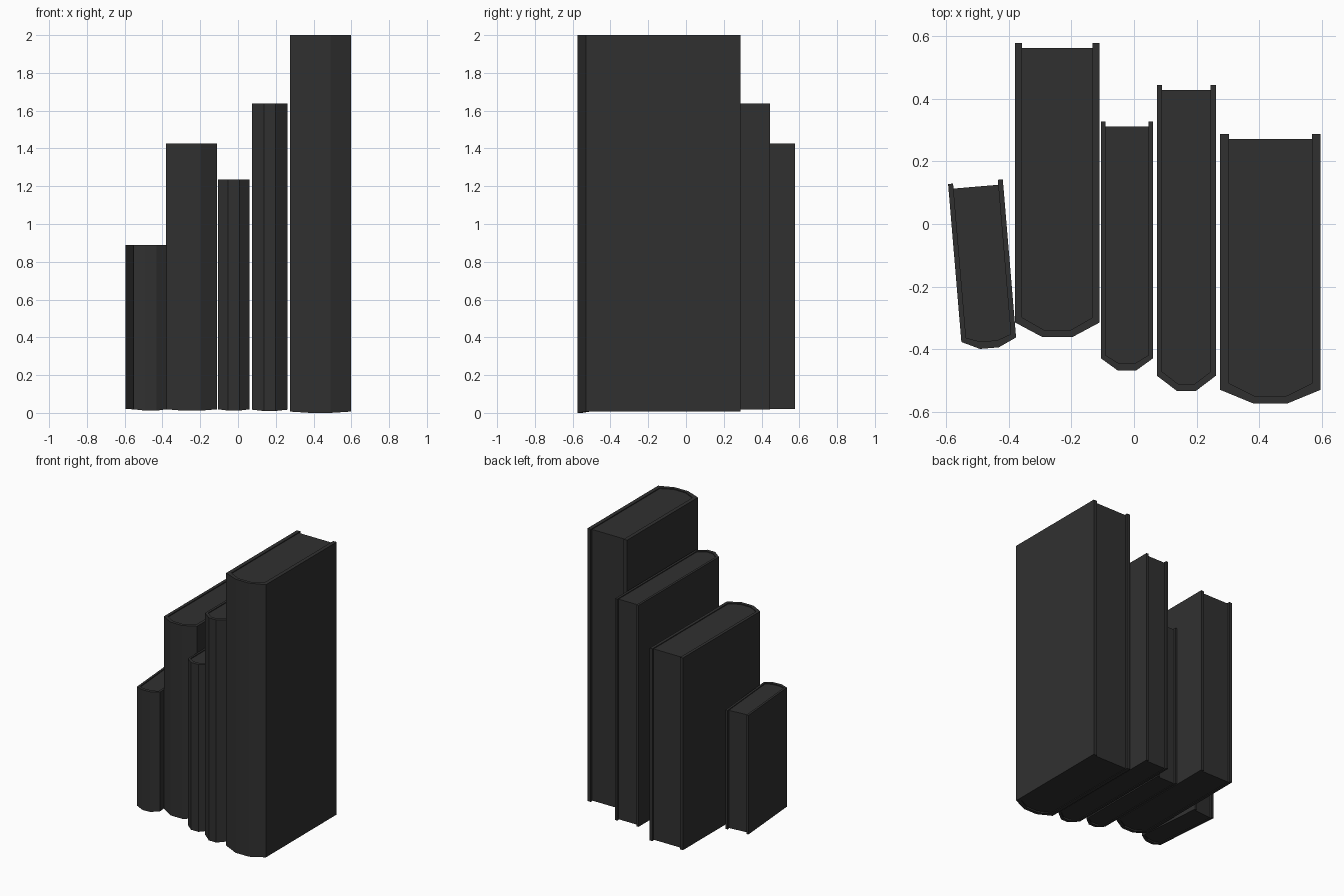
import bpy, bmesh, math
from mathutils import Matrix

if "Cube" in bpy.data.objects:
    bpy.data.objects.remove(bpy.data.objects["Cube"])

mat = bpy.data.materials.new("charcoal")
mat.diffuse_color = (0.03, 0.03, 0.03, 1)
mat.use_nodes = True
mat.node_tree.nodes["Principled BSDF"].inputs["Base Color"].default_value = mat.diffuse_color


def make_object(name, bm, origin, angle):
    bmesh.ops.recalc_face_normals(bm, faces=bm.faces)
    bm.transform(Matrix.Translation((origin[0], origin[1], 0)) @ Matrix.Rotation(angle, 4, 'Z'))
    me = bpy.data.meshes.new(name)
    bm.to_mesh(me)
    bm.free()
    me.materials.append(mat)
    ob = bpy.data.objects.new(name, me)
    bpy.context.collection.objects.link(ob)


def profile(w, d, bulge, flat):
    # from back left, round the spine, to back right; y = 0 is the hinge line
    return [(-w, d), (-w, 0), (-flat, -bulge), (flat, -bulge), (w, 0), (w, d)]


def book(name, x, y, width, depth, bulge, flat, t, bottom, top, angle=0):
    w, f = width / 2, flat / 2
    outer = profile(w, depth, bulge, f)
    inner = [(-w + t, depth), (-w + t, t * .75), (-f * .9, -bulge + .023),
             (f * .9, -bulge + .023), (w - t, t * .75), (w - t, depth)]
    # the spine hangs slightly lower than the boards
    drop = [.008, .007, 0, 0, .007, .008]

    # wrapped cover
    bm = bmesh.new()
    rings = []
    for i in range(6):
        (ox, oy), (ix, iy) = outer[i], inner[i]
        z = bottom + drop[i]
        rings.append([bm.verts.new(c) for c in
                      ((ox, oy, z), (ox, oy, top), (ix, iy, top), (ix, iy, z))])
    for a, b in zip(rings, rings[1:]):
        for k in range(4):
            m = (k + 1) % 4
            bm.faces.new((a[k], a[m], b[m], b[k]))
    bm.faces.new(rings[0])
    bm.faces.new(rings[-1])
    make_object(name + "_cover", bm, (x, y), angle)

    # page block, set in from the cover edges
    bm = bmesh.new()
    pts = [(px, min(py, depth - .016)) for px, py in inner]
    base = bm.faces.new([bm.verts.new((px, py, bottom + .012)) for px, py in pts])
    ext = bmesh.ops.extrude_face_region(bm, geom=[base], use_keep_orig=True)
    for v in ext["geom"]:
        if isinstance(v, bmesh.types.BMVert):
            v.co.z = top - .006
    make_object(name + "_pages", bm, (x, y), angle)


# name, hinge centre x, y, width, depth, spine bulge, spine flat, board, bottom, top
book("small_leaning_book", -.4645, -.370, .1755, .507, .027, .06, .016, .012, .89, math.radians(4.8))
book("wide_book", -.245, -.315, .27, .893, .047, .094, .022, .012, 1.425)
book("thin_book", -.0225, -.43, .165, .757, .038, .06, .014, .012, 1.235)
book("slim_tall_book", .1675, -.485, .189, .93, .049, .06, .017, .010, 1.637)
book("tallest_book", .436, -.53, .322, .818, .044, .108, .028, 0, 2.0)
